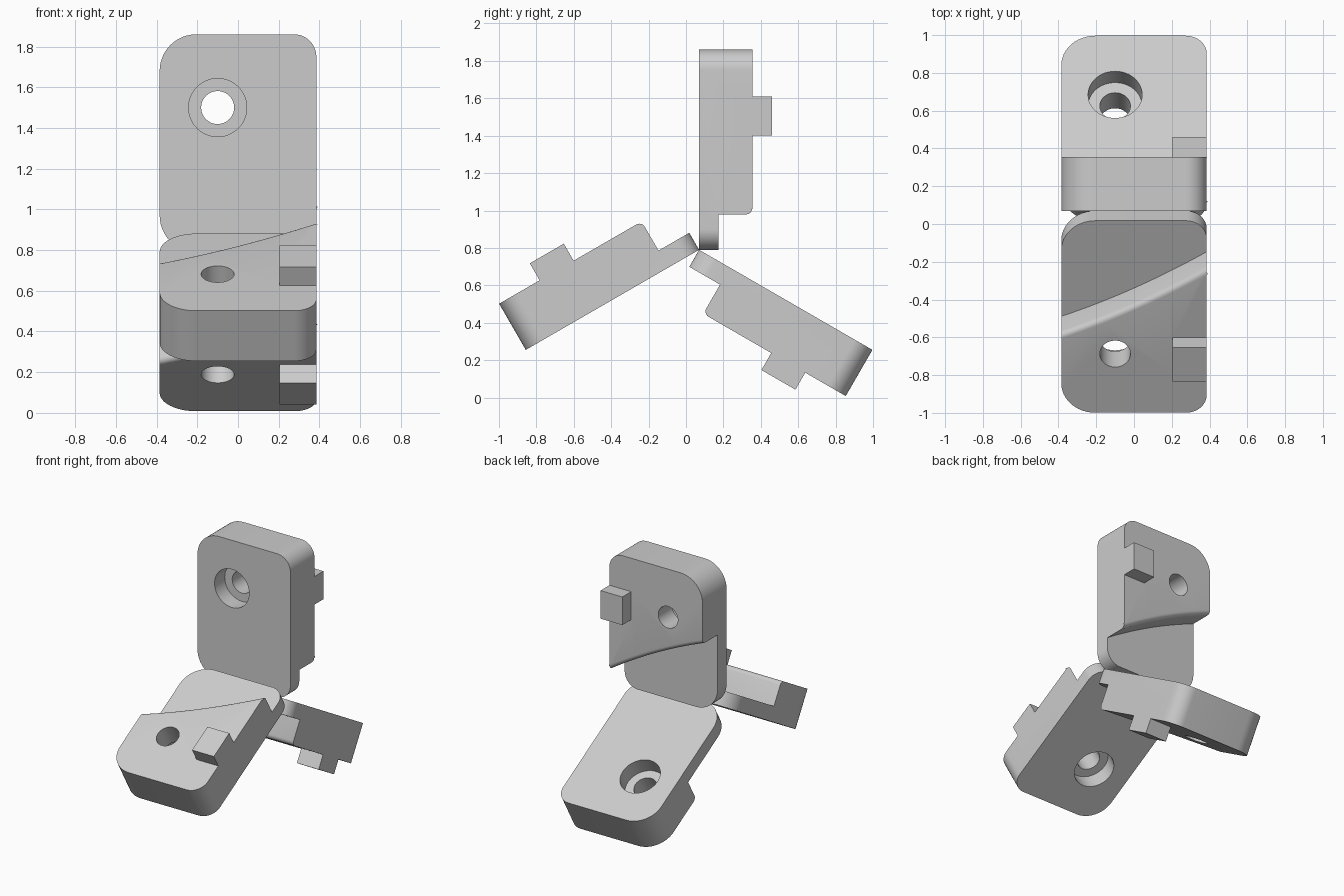
import bpy, bmesh, math
from mathutils import Vector

cube = bpy.data.objects.get("Cube")
if cube:
    bpy.data.objects.remove(cube, do_unlink=True)

HALF_W, LENGTH, THICK, LIP = 0.385, 1.07, 0.285, 0.105
HOLE = (-0.1, 0.71)
PIVOT = (0, 0.07, 0.79)

grey = bpy.data.materials.new("light grey")
grey.use_nodes = True
grey.diffuse_color = (0.6, 0.6, 0.6, 1)
grey.node_tree.nodes["Principled BSDF"].inputs["Base Color"].default_value = grey.diffuse_color


def prism(name, outline, y0, y1):
    """Extrude an x-z outline from y0 to y1."""
    bm = bmesh.new()
    face = bm.faces.new([bm.verts.new((x, y0, z)) for x, z in outline])
    ext = bmesh.ops.extrude_face_region(bm, geom=[face])
    moved = [v for v in ext["geom"] if isinstance(v, bmesh.types.BMVert)]
    bmesh.ops.translate(bm, verts=moved, vec=(0, y1 - y0, 0))
    bmesh.ops.recalc_face_normals(bm, faces=bm.faces)
    mesh = bpy.data.meshes.new(name)
    bm.to_mesh(mesh)
    bm.free()
    mesh.materials.append(grey)
    obj = bpy.data.objects.new(name, mesh)
    bpy.context.collection.objects.link(obj)
    return obj


def arc(cx, cz, r, start, sweep, n):
    return [(cx + r * math.cos(start + sweep * i / n),
             cz + r * math.sin(start + sweep * i / n)) for i in range(n + 1)]


def circle(r):
    return arc(*HOLE, r, 0, math.tau, 48)[:-1]


def combine(target, tool, operation):
    mod = target.modifiers.new("combine", "BOOLEAN")
    mod.operation, mod.solver, mod.object = operation, "EXACT", tool
    bpy.ops.object.select_all(action="DESELECT")
    bpy.context.view_layer.objects.active = target
    target.select_set(True)
    bpy.ops.object.modifier_apply(modifier=mod.name)
    bpy.data.objects.remove(tool, do_unlink=True)


# Plate with two large corners on its right and two small ones on its left
outline = []
for i, (sx, sz, r) in enumerate([(1, 1, 0.11), (-1, 1, 0.18), (-1, -1, 0.18), (1, -1, 0.11)]):
    cx = sx * (HALF_W - r)
    cz = LENGTH - r if sz > 0 else r
    outline += arc(cx, cz, r, i * math.pi / 2, math.pi / 2, 12)
plate = prism("upright_plate", outline, 0, THICK)

# Thin lip below a curved step
xs = [-0.5 + i / 24 for i in range(25)]
step = [(x, 0.412 - 0.513 * x - 0.165 * x * x) for x in xs]
combine(plate, prism("lip_cutter", [(0.5, -0.2), (-0.5, -0.2)] + step, LIP, 0.5), "DIFFERENCE")

# Rounded top edge of the step
bm = bmesh.new()
bm.from_mesh(plate.data)
bm.normal_update()
edges = [e for e in bm.edges
         if all(abs(v.co.y - THICK) < 1e-4 for v in e.verts)
         and any(f.normal.z < -0.5 for f in e.link_faces)]
bmesh.ops.bevel(bm, geom=edges, offset=0.03, segments=5, profile=0.5, affect="EDGES")
bm.to_mesh(plate.data)
bm.free()

# Counterbored hole and locating peg
combine(plate, prism("bore_cutter", circle(0.081), -0.1, 0.5), "DIFFERENCE")
combine(plate, prism("counterbore_cutter", circle(0.143), -0.1, 0.12), "DIFFERENCE")
peg = [(0.205, 0.61), (HALF_W, 0.61), (HALF_W, 0.82), (0.205, 0.82)]
combine(plate, prism("peg", peg, 0.2, 0.39), "UNION")

bpy.ops.object.shade_smooth_by_angle(angle=math.radians(30))

# Three identical plates fanned around the shared hinge edge
plate.location = PIVOT
for name, turn in [("front_plate", 120), ("back_plate", 240)]:
    copy = bpy.data.objects.new(name, plate.data)
    copy.location = PIVOT
    copy.rotation_euler.x = math.radians(turn)
    bpy.context.collection.objects.link(copy)
